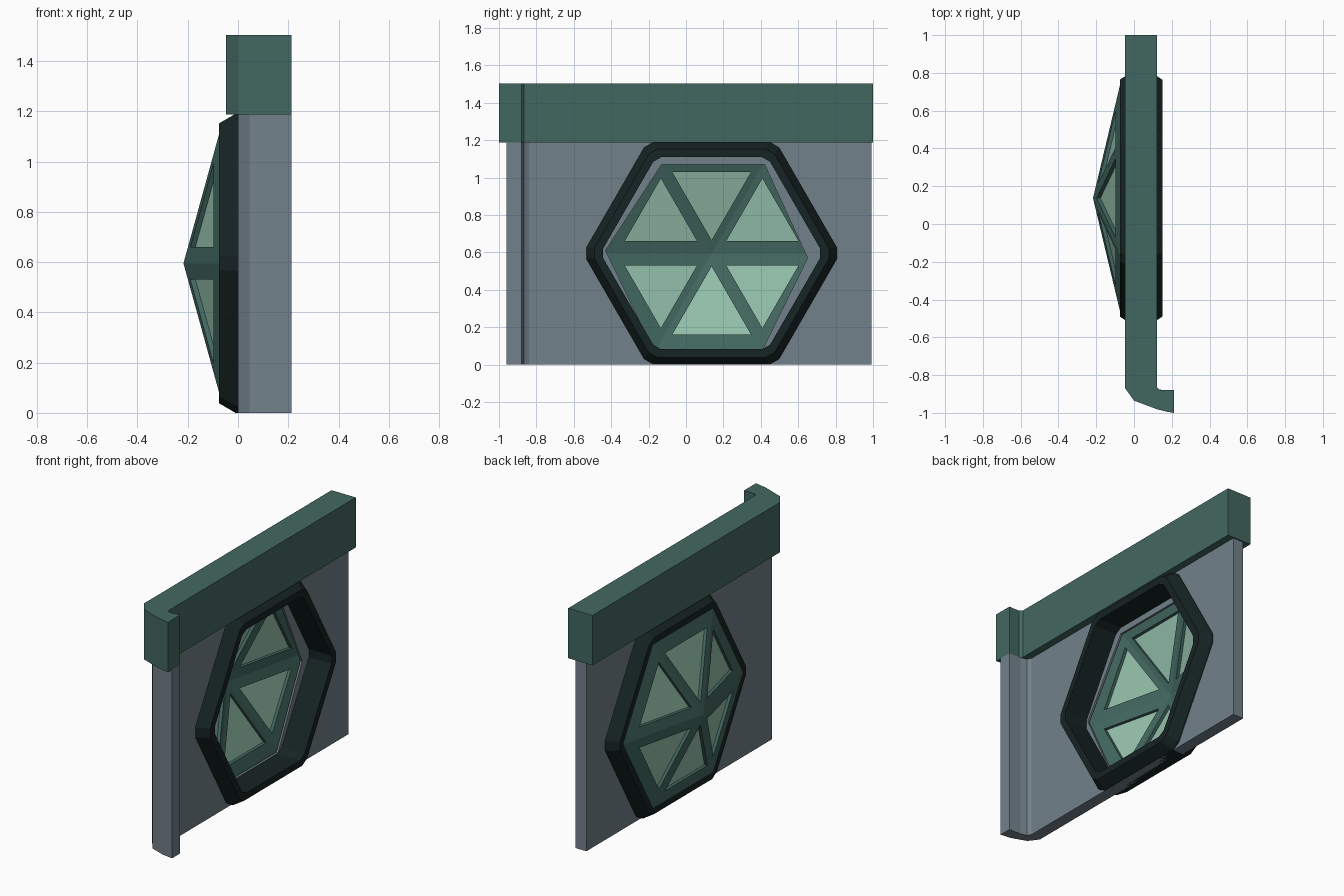
import bpy, bmesh
from math import sin, cos, radians, sqrt

if "Cube" in bpy.data.objects:
    bpy.data.objects.remove(bpy.data.objects["Cube"])

CY, CZ = 0.137, 0.595          # window centre
AP = 0.515                     # window opening apothem


def material(name, rgb):
    m = bpy.data.materials.new(name)
    m.diffuse_color = (*rgb, 1)
    m.use_nodes = True
    m.node_tree.nodes["Principled BSDF"].inputs["Base Color"].default_value = m.diffuse_color
    return m


WALL = material("slate", (0.17, 0.22, 0.255))
TRIM = material("green_trim", (0.055, 0.137, 0.117))
DARK = material("dark_trim", (0.008, 0.017, 0.017))
GLASS = material("pale_glass", (0.30, 0.53, 0.41))


def finish(name, bm, mat=None):
    bmesh.ops.remove_doubles(bm, verts=bm.verts, dist=1e-5)
    bmesh.ops.recalc_face_normals(bm, faces=bm.faces)
    me = bpy.data.meshes.new(name)
    bm.to_mesh(me)
    bm.free()
    ob = bpy.data.objects.new(name, me)
    bpy.context.collection.objects.link(ob)
    if mat:
        me.materials.append(mat)
    return ob


def face(bm, pts):
    return bm.faces.new([bm.verts.new(p) for p in pts])


def prism(name, pts, offset, mat=None):
    """Extrude a polygon along an offset vector."""
    bm = bmesh.new()
    f = face(bm, pts)
    r = bmesh.ops.extrude_face_region(bm, geom=[f], use_keep_orig=True)
    bmesh.ops.translate(bm, vec=offset,
                        verts=[v for v in r["geom"] if isinstance(v, bmesh.types.BMVert)])
    return finish(name, bm, mat)


def cut_hexagon(apothem, x, cut=0.05):
    """Hexagon with its corners trimmed off."""
    r = apothem * 2 / sqrt(3)
    c = [(r * cos(radians(60 * k)), r * sin(radians(60 * k))) for k in range(6)]
    out = []
    for k in range(6):
        for j in (k - 1, (k + 1) % 6):
            y, z = (c[k][i] + (c[j][i] - c[k][i]) * cut for i in (0, 1))
            out.append((x, CY + y, CZ + z))
    return out


def cut_out(ob, name, pts):
    """Cut a hole through an object along x."""
    cutter = prism(name, pts, (0.5, 0, 0))
    cutter.hide_render = True
    cutter.hide_viewport = True
    mod = ob.modifiers.new("opening", 'BOOLEAN')
    mod.operation = 'DIFFERENCE'
    mod.solver = 'EXACT'
    mod.object = cutter


# Wall panel with its curled end
wall_xy = [(0, 0.992), (0.075, 0.992), (0.075, -0.84), (0.09, -0.867), (0.13, -0.877),
           (0.212, -0.88), (0.212, -0.96), (0.14, -0.95), (0.045, -0.915), (0, -0.855)]
wall = prism("wall_panel", [(x, y, 0) for x, y in wall_xy], (0, 0, 1.188), WALL)
cut_out(wall, "wall_cutter", cut_hexagon(0.525, -0.2))

# Thin lining behind the window, with a slightly skewed opening
hole = [(0.65, 0.57), (0.42, 1.07), (-0.13, 1.07), (-0.43, 0.61), (-0.175, 0.082), (0.41, 0.082)]
lining = prism("window_lining", cut_hexagon(0.53, -0.02), (0.012, 0, 0), WALL)
cut_out(lining, "lining_cutter", [(-0.2, y, z) for y, z in hole])

# Top beam following the same curl
beam_xy = [(-0.048, 1), (0.122, 1), (0.122, -0.865), (0.137, -0.88), (0.212, -0.88),
           (0.212, -1), (0.18, -0.995), (0.12, -0.98), (0.0, -0.935), (-0.048, -0.868)]
prism("top_beam", [(x, y, 1.188) for x, y in beam_xy], (0, 0, 0.315), TRIM)

# Hexagonal window surround: chamfered section swept round the hexagon
section = [(0.515, -0.075), (0.557, -0.075), (0.595, -0.01),
           (0.595, 0.085), (0.557, 0.15), (0.515, 0.15)]
rings = [cut_hexagon(a, x) for a, x in section]
bm = bmesh.new()
for i in range(len(rings)):
    a, b = rings[i - 1], rings[i]
    for k in range(12):
        face(bm, (a[k - 1], a[k], b[k], b[k - 1]))
finish("hexagon_surround", bm, DARK)

# Pyramid window: ribbed shell with six triangular panes
BASE, APEX, THICK, RIM = -0.075, -0.217, 0.05, 0.08


def meet(n1, d1, n2, d2):
    """Intersection of two lines n.p = d."""
    det = n1[0] * n2[1] - n1[1] * n2[0]
    return ((d1 * n2[1] - d2 * n1[1]) / det, (n1[0] * d2 - n2[0] * d1) / det)


def unit(deg):
    return cos(radians(deg)), sin(radians(deg))


ribs, panes = bmesh.new(), bmesh.new()
R = AP * 2 / sqrt(3)
for k in range(6):
    a, b = 60 * k, 60 * k + 60
    wa, wb = (0.065 if t % 180 == 0 else 0.035 for t in (a, b))
    n, na, nb = unit(a + 30), unit(a + 90), unit(b - 90)

    def place(p, dx):
        d = (p[0] * n[0] + p[1] * n[1]) / AP
        return (APEX + (BASE - APEX) * d + dx, CY + p[0], CZ + p[1])

    outer = [(0, 0), tuple(R * c for c in unit(a)), tuple(R * c for c in unit(b))]
    inner = [meet(na, wa, nb, wb), meet(na, wa, n, AP - RIM), meet(nb, wb, n, AP - RIM)]
    for i in range(3):
        o, q = (outer[i - 1], outer[i]), (inner[i - 1], inner[i])
        for dx in (0, THICK):
            face(ribs, [place(p, dx) for p in (o[0], o[1], q[1], q[0])])
        sides = [q] + ([(outer[1], outer[2])] if i == 2 else [])
        for s, t in sides:
            face(ribs, [place(s, 0), place(t, 0), place(t, THICK), place(s, THICK)])
    f = face(panes, [place(p, 0.02) for p in inner])
    r = bmesh.ops.extrude_face_region(panes, geom=[f], use_keep_orig=True)
    bmesh.ops.translate(panes, vec=(0.01, 0, 0),
                        verts=[v for v in r["geom"] if isinstance(v, bmesh.types.BMVert)])
finish("window_ribs", ribs, TRIM)
finish("window_panes", panes, GLASS)
